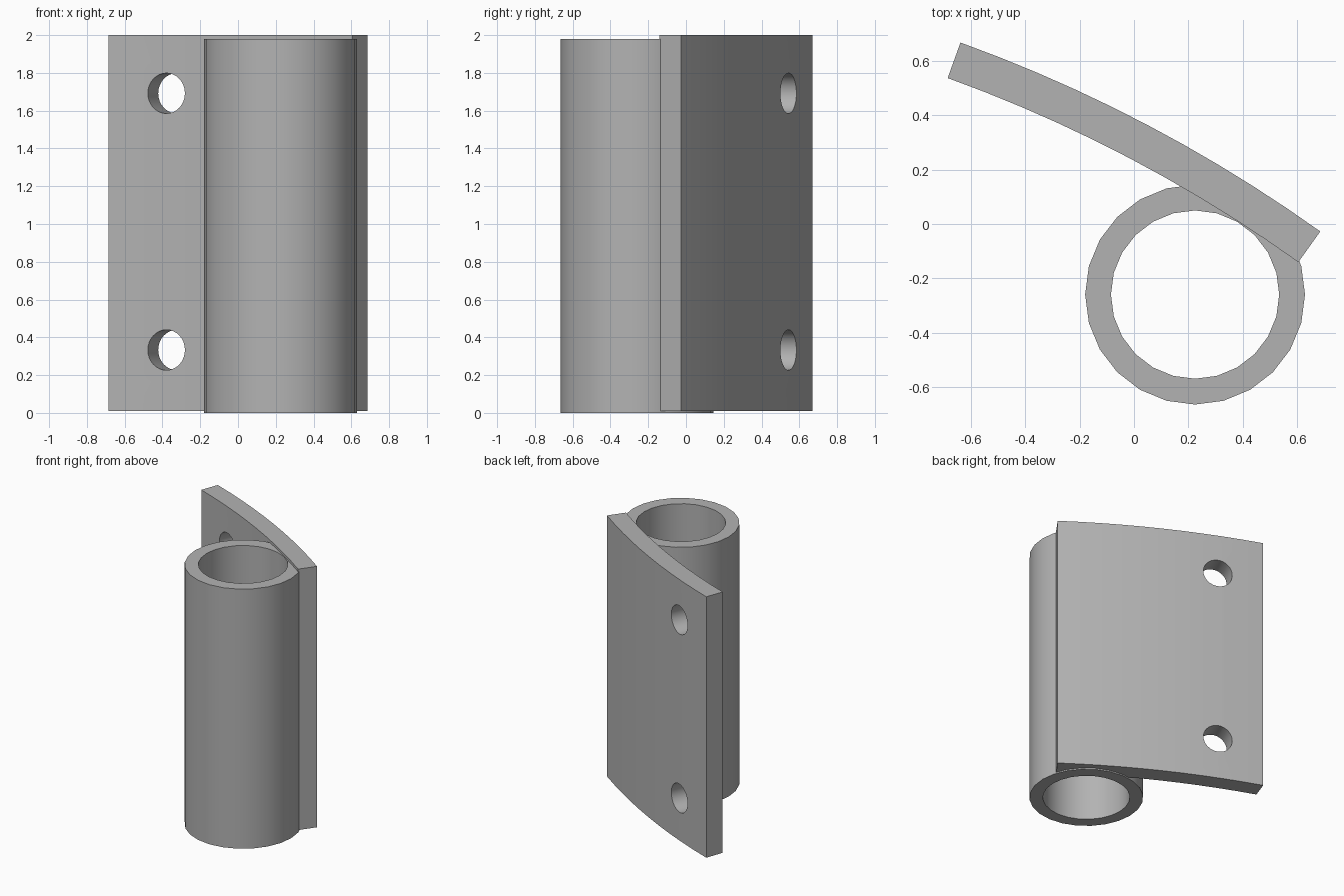
import bpy
import bmesh
from math import cos, sin, radians, tau
from mathutils import Vector

if "Cube" in bpy.data.objects:
    bpy.data.objects.remove(bpy.data.objects["Cube"])

grey = bpy.data.materials.new("plain grey")
grey.use_nodes = True
color = (0.45, 0.45, 0.45, 1)
grey.diffuse_color = color
grey.node_tree.nodes["Principled BSDF"].inputs["Base Color"].default_value = color


def polar(center, radius, angle, z):
    return Vector((center[0] + radius * cos(angle), center[1] + radius * sin(angle), z))


def sweep(name, center, inner, outer, bottom, top, angles, closed):
    """Sweep a rectangular section around a vertical axis."""
    bm = bmesh.new()
    section = [(inner, bottom), (outer, bottom), (outer, top), (inner, top)]
    rings = [[bm.verts.new(polar(center, r, a, z)) for r, z in section] for a in angles]
    pairs = list(zip(rings, rings[1:]))
    if closed:
        pairs.append((rings[-1], rings[0]))
    for a, b in pairs:
        for i in range(4):
            j = (i + 1) % 4
            bm.faces.new((a[i], a[j], b[j], b[i]))
    if not closed:
        bm.faces.new(rings[0])
        bm.faces.new(rings[-1])
    bmesh.ops.recalc_face_normals(bm, faces=bm.faces)
    mesh = bpy.data.meshes.new(name)
    bm.to_mesh(mesh)
    bm.free()
    mesh.materials.append(grey)
    obj = bpy.data.objects.new(name, mesh)
    bpy.context.collection.objects.link(obj)
    return obj


def select(obj):
    bpy.ops.object.select_all(action="DESELECT")
    obj.select_set(True)
    bpy.context.view_layer.objects.active = obj


# Hollow pivot tube
sides = 24
tube = sweep("pivot_tube", (0.225, -0.26), 0.31, 0.405, 0, 1.98,
             [tau * i / sides for i in range(sides)], True)

# Gently curved mounting plate
axis = (-2.50, -4.486)
start, end, steps = 54.45, 70.15, 10
plate = sweep("mounting_plate", axis, 5.341, 5.48, 0.01, 2.0,
              [radians(start + (end - start) * i / steps) for i in range(steps + 1)], False)

# Two bolt holes drilled straight through the plate
angle = radians(66.6)
direction = Vector((cos(angle), sin(angle), 0))
for height in (0.333, 1.692):
    bpy.ops.mesh.primitive_cylinder_add(vertices=32, radius=0.107, depth=0.5,
                                        location=polar(axis, 5.41, angle, height))
    cutter = bpy.context.object
    cutter.name = "hole_cutter"
    cutter.hide_render = True
    cutter.rotation_euler = direction.to_track_quat("Z", "Y").to_euler()
    cutter.data.materials.append(grey)
    select(plate)
    hole = plate.modifiers.new("bolt_hole", "BOOLEAN")
    hole.operation = "DIFFERENCE"
    hole.solver = "EXACT"
    hole.object = cutter
    bpy.ops.object.modifier_apply(modifier=hole.name)
    bpy.data.objects.remove(cutter)

# Smooth the curved walls and keep the rims sharp
for part in (tube, plate):
    select(part)
    bpy.ops.object.shade_smooth_by_angle(angle=radians(30))
